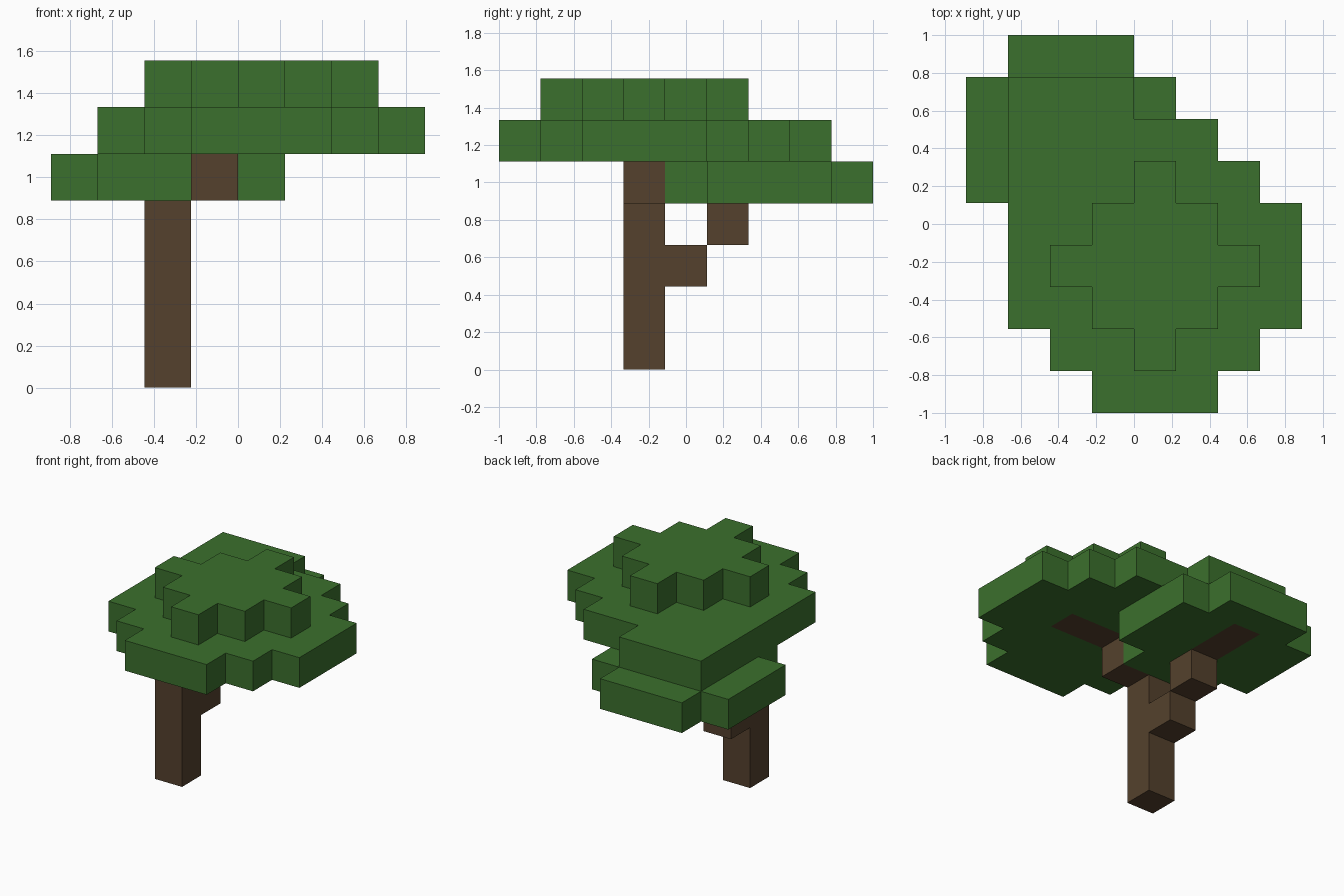
import bpy
import bmesh
from mathutils import Vector

U = 2 / 9                              # edge length of one block
ORIGIN = Vector((-4 * U, -1, 0))       # corner of the block grid

if "Cube" in bpy.data.objects:
    bpy.data.objects.remove(bpy.data.objects["Cube"])


def make_material(name, color):
    mat = bpy.data.materials.new(name)
    mat.use_nodes = True
    mat.diffuse_color = color
    mat.node_tree.nodes["Principled BSDF"].inputs["Base Color"].default_value = color
    return mat


def layer(level, first_row, spans):
    """Blocks of one level; each span is the first and last column of a row."""
    return {(i, first_row + r, level)
            for r, (a, b) in enumerate(spans) for i in range(a, b + 1)}


def build(name, cells, mat):
    """Outer skin of a group of blocks as one flat-shaded mesh."""
    bm = bmesh.new()
    for cell in sorted(cells):
        for axis in range(3):
            for side in (0, 1):
                neighbour = list(cell)
                neighbour[axis] += 2 * side - 1
                if tuple(neighbour) in cells:
                    continue
                p, q = (axis + 1) % 3, (axis + 2) % 3
                loop = [(0, 0), (1, 0), (1, 1), (0, 1)]
                verts = []
                for s, t in (loop if side else reversed(loop)):
                    corner = Vector(cell)
                    corner[axis] += side
                    corner[p] += s
                    corner[q] += t
                    verts.append(bm.verts.new(ORIGIN + corner * U))
                bm.faces.new(verts)
    bmesh.ops.remove_doubles(bm, verts=bm.verts, dist=U / 100)
    mesh = bpy.data.meshes.new(name)
    bm.to_mesh(mesh)
    bm.free()
    mesh.materials.append(mat)
    obj = bpy.data.objects.new(name, mesh)
    bpy.context.collection.objects.link(obj)


bark = make_material("bark brown", (0.089, 0.053, 0.026, 1))
leaf = make_material("leaf green", (0.044, 0.162, 0.026, 1))

# Trunk and the two stepped branches
trunk = {(2, 3, k) for k in range(4)}
front_branch = {(3, 3, 4), (4, 3, 5), (5, 3, 5)}
back_branch = {(2, 4, 2), (2, 5, 3), (2, 6, 4), (2, 7, 4)}
wood = trunk | front_branch | back_branch

# Leaf layers, from the low back clump to the crown
low = layer(4, 4, [(1, 3), (0, 4), (0, 4), (0, 4), (1, 3)])
middle = layer(5, 0, [(3, 5), (2, 6), (1, 7), (1, 7), (1, 7), (1, 6), (1, 5), (1, 3)])
top = layer(6, 1, [(4, 4), (3, 5), (2, 6), (3, 5), (4, 4)])

build("trunk", trunk, bark)
build("front_branch", front_branch, bark)
build("back_branch", back_branch, bark)
build("lower_leaves", low - wood, leaf)
build("middle_leaves", middle - wood, leaf)
build("top_leaves", top, leaf)
